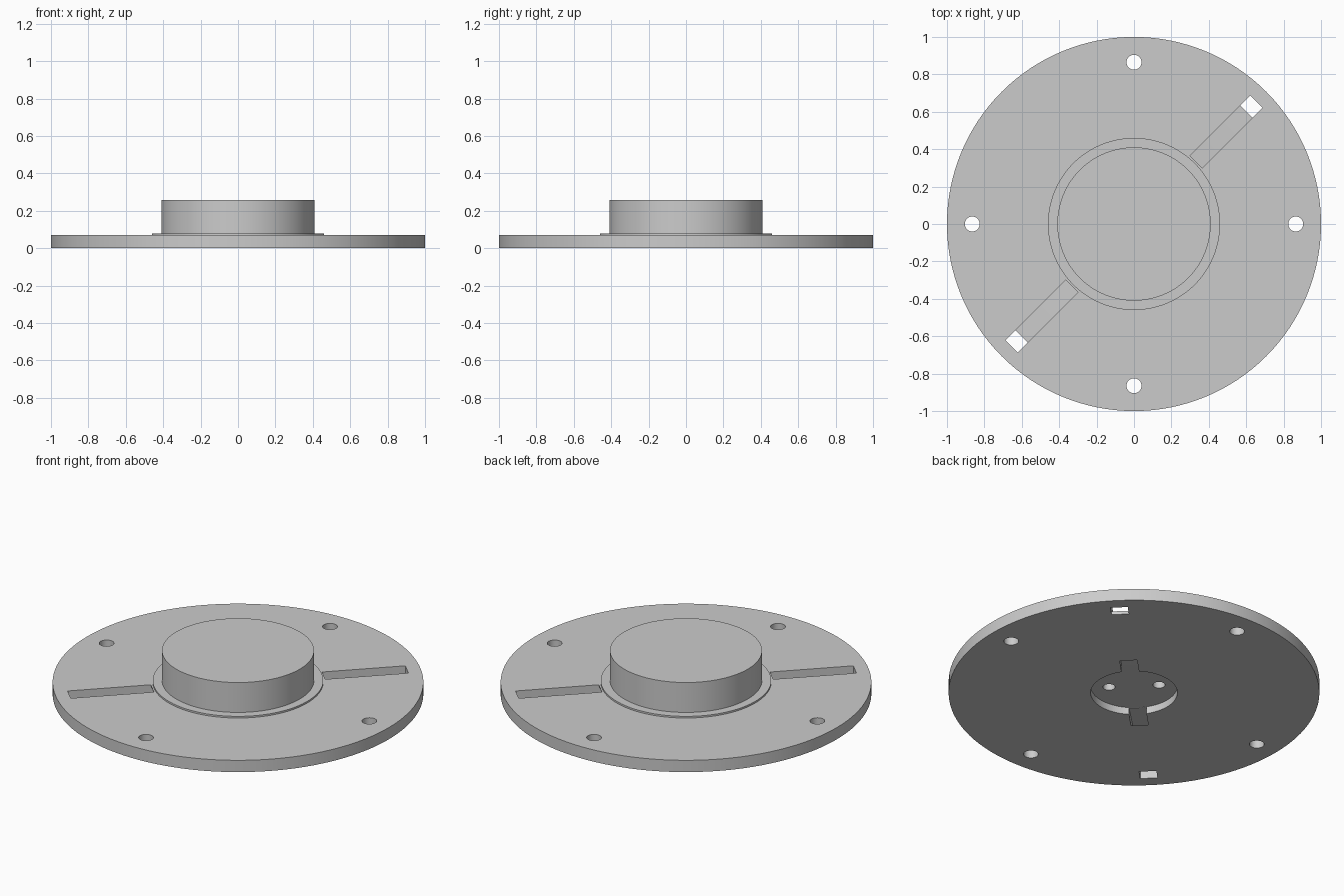
import bpy, bmesh, math
from mathutils import Matrix, Vector

cube = bpy.data.objects.get("Cube")
if cube:
    bpy.data.objects.remove(cube, do_unlink=True)

SEGMENTS = 128
PLATE_TOP = 0.07
RECESS_TOP = 0.042

grey = bpy.data.materials.new("light_grey")
grey.use_nodes = True
grey.diffuse_color = (0.6, 0.6, 0.6, 1)
grey.node_tree.nodes["Principled BSDF"].inputs["Base Color"].default_value = (0.6, 0.6, 0.6, 1)


def make_object(name, bm):
    bmesh.ops.recalc_face_normals(bm, faces=bm.faces)
    mesh = bpy.data.meshes.new(name)
    bm.to_mesh(mesh)
    bm.free()
    mesh.materials.append(grey)
    obj = bpy.data.objects.new(name, mesh)
    bpy.context.collection.objects.link(obj)
    return obj


def lathe(name, profile):
    bm = bmesh.new()
    verts = [bm.verts.new((r, 0, z)) for r, z in profile]
    edges = [bm.edges.new(pair) for pair in zip(verts, verts[1:])]
    bmesh.ops.spin(bm, geom=verts + edges, cent=(0, 0, 0), axis=(0, 0, 1),
                   angle=math.tau, steps=SEGMENTS, use_duplicate=False)
    bmesh.ops.remove_doubles(bm, verts=bm.verts, dist=0.0001)
    # close the flat ends
    bmesh.ops.holes_fill(bm, edges=[e for e in bm.edges if e.is_boundary], sides=0)
    return make_object(name, bm)


def cylinder(name, radius, distance, angle, bottom, top, segments=32):
    bm = bmesh.new()
    spot = Vector((distance * math.cos(angle), distance * math.sin(angle), (bottom + top) / 2))
    bmesh.ops.create_cone(bm, cap_ends=True, segments=segments, radius1=radius, radius2=radius,
                          depth=top - bottom, matrix=Matrix.Translation(spot))
    return make_object(name, bm)


def channel(name, profile, width, angle):
    """Extrude a radius/height outline sideways and turn it about z."""
    bm = bmesh.new()
    face = bm.faces.new([bm.verts.new((r, -width / 2, z)) for r, z in profile])
    grown = bmesh.ops.extrude_face_region(bm, geom=[face])
    moved = [v for v in grown["geom"] if isinstance(v, bmesh.types.BMVert)]
    bmesh.ops.translate(bm, verts=moved, vec=(0, width, 0))
    bmesh.ops.rotate(bm, verts=bm.verts, cent=(0, 0, 0), matrix=Matrix.Rotation(angle, 3, "Z"))
    return make_object(name, bm)


# Round plate with thin collar and raised hub
body = lathe("flanged_hub", [(1, 0), (1, PLATE_TOP), (0.46, PLATE_TOP), (0.46, 0.08),
                             (0.41, 0.08), (0.41, 0.258)])

# Recess under the hub
cutters = [cylinder("recess_cutter", 0.234, 0, 0, -0.05, RECESS_TOP, 96)]

# Four bolt holes through the plate
for i in range(4):
    cutters.append(cylinder("bolt_hole_cutter", 0.04, 0.865, i * math.pi / 2, -0.05, 0.15))

# Channels from recess up to the top groove and down the outer slot, with blind holes between
duct = [(0.2, -0.02), (0.35, -0.02), (0.35, 0), (0.469, 0.02), (0.85, 0.02), (0.85, -0.02),
        (0.925, -0.02), (0.925, 0.1), (0.469, 0.1), (0.469, 0.064),
        (0.234, RECESS_TOP - 0.001), (0.2, RECESS_TOP - 0.001)]
for i in range(2):
    turn = math.pi / 4 + i * math.pi
    cutters.append(channel("channel_cutter", duct, 0.094, turn))
    cutters.append(cylinder("screw_hole_cutter", 0.033, 0.135, turn + math.pi / 2, 0.02, 0.2))

# Cut everything and remove the cutters
bpy.context.view_layer.objects.active = body
for cutter in cutters:
    cutter.hide_render = True
    mod = body.modifiers.new("cut", "BOOLEAN")
    mod.operation = "DIFFERENCE"
    mod.solver = "EXACT"
    mod.object = cutter
    bpy.ops.object.modifier_apply(modifier=mod.name)
    bpy.data.objects.remove(cutter, do_unlink=True)

for obj in bpy.context.selected_objects:
    obj.select_set(False)
body.select_set(True)
bpy.ops.object.shade_smooth_by_angle(angle=math.radians(30))
